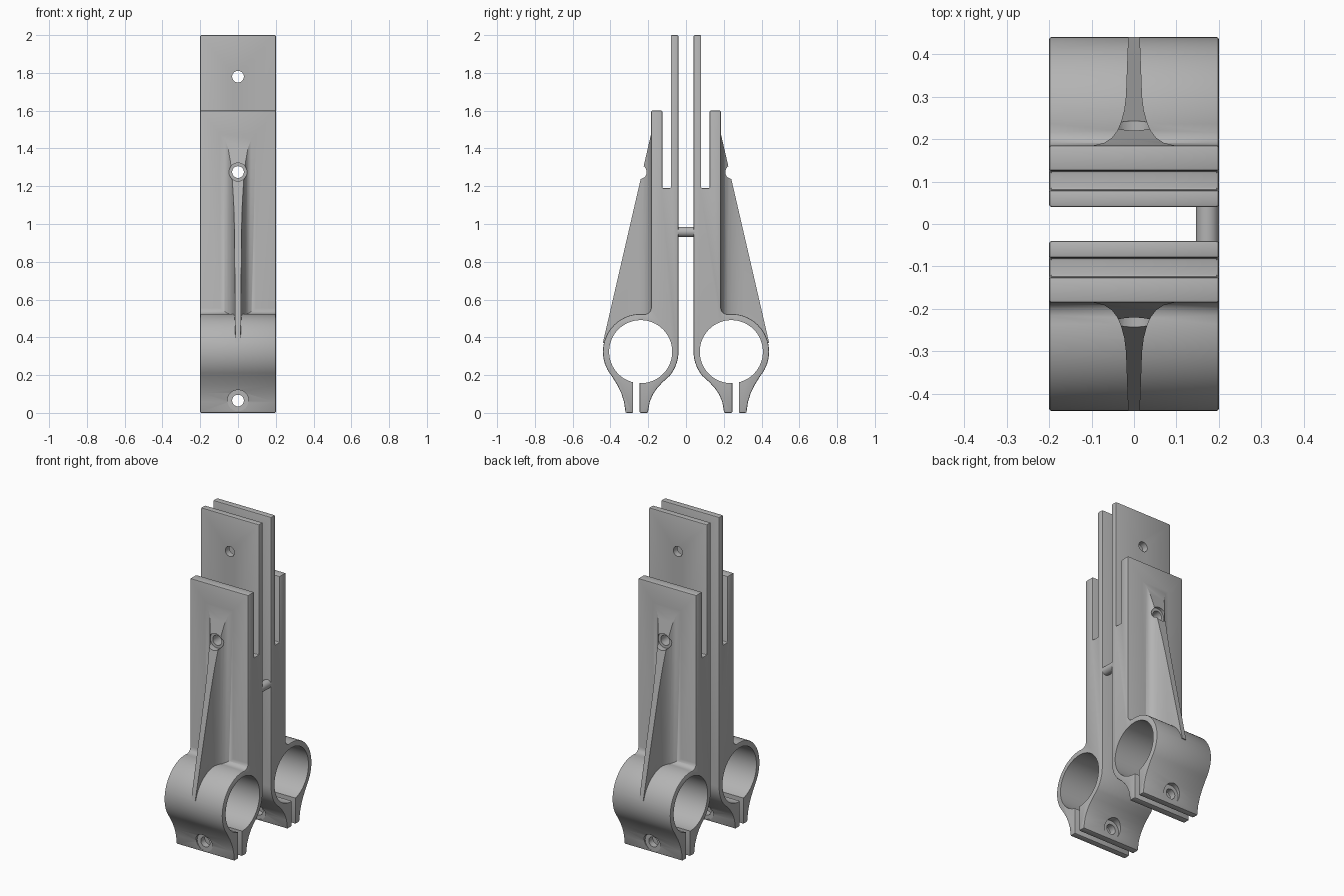
import bpy, bmesh
from math import cos, sin, pi, radians
from mathutils import Matrix, Vector

if "Cube" in bpy.data.objects:
    bpy.data.objects.remove(bpy.data.objects["Cube"], do_unlink=True)

grey = bpy.data.materials.new("plain grey")
grey.use_nodes = True
grey.diffuse_color = (0.45, 0.45, 0.45, 1)
grey.node_tree.nodes["Principled BSDF"].inputs["Base Color"].default_value = (0.45, 0.45, 0.45, 1)

HALF = 0.2                 # half width of the clamp
RING = Vector((0.24, 0.324))   # ring centre in (y, z)
R_OUT, R_IN = 0.2, 0.167


def link(name, bm):
    bmesh.ops.recalc_face_normals(bm, faces=bm.faces)
    mesh = bpy.data.meshes.new(name)
    bm.to_mesh(mesh)
    bm.free()
    mesh.materials.append(grey)
    ob = bpy.data.objects.new(name, mesh)
    bpy.context.collection.objects.link(ob)
    return ob


def prism(points, push):
    """Extrude a closed loop of 3D points along a vector."""
    bm = bmesh.new()
    face = bm.faces.new([bm.verts.new(p) for p in points])
    top = bmesh.ops.extrude_face_region(bm, geom=[face])["geom"]
    bmesh.ops.translate(bm, vec=push, verts=[v for v in top if isinstance(v, bmesh.types.BMVert)])
    return bm


def rod(name, axis, start, end, radius, sides=32):
    """Cylinder between two points along the given axis."""
    start, end = Vector(start), Vector(end)
    bm = bmesh.new()
    bmesh.ops.create_cone(bm, cap_ends=True, segments=sides, radius1=radius,
                          radius2=radius, depth=(end - start).length)
    turn = Matrix.Rotation(pi / 2, 4, axis)
    bmesh.ops.transform(bm, matrix=Matrix.Translation((start + end) / 2) @ turn, verts=bm.verts)
    return link(name, bm)


def ring_arc(a, b, steps):
    return [(RING.x + R_OUT * cos(radians(a + (b - a) * i / steps)),
             RING.y + R_OUT * sin(radians(a + (b - a) * i / steps))) for i in range(steps + 1)]


# Side profile: twin plates, ring and split clamp legs
profile = [(0.04, 2), *ring_arc(180, 220, 7),
           (0.122, 0.164), (0.152, 0.132), (0.175, 0.098), (0.192, 0.058), (0.202, 0),
           (0.245, 0), (0.245, 0.2), (0.28, 0.2), (0.28, 0),
           (0.32, 0), (0.328, 0.058), (0.343, 0.105), (0.364, 0.148),
           *ring_arc(-40, 97, 24),
           (0.2, 0.528), (0.19, 0.538), (0.185, 0.555),
           (0.185, 1.6), (0.125, 1.6), (0.125, 1.19), (0.08, 1.19), (0.08, 2)]
body = link("back_clamp", prism([(-HALF, y, z) for y, z in profile], (2 * HALF, 0, 0)))

# Tapered rib with a flared foot, trimmed along a slope tangent to the ring
flank = [(0.1, 0.17), (0.095, 0.185), (0.07, 0.191), (0.052, 0.203), (0.039, 0.22),
         (0.03, 0.242), (0.023, 0.268), (0.019, 0.3), (0.013, 0.46)]
section = flank + [(-x, y) for x, y in reversed(flank)]
bm = prism([(x, y, 0.37) for x, y in section], (0, 0, 1.2))
cut = bmesh.ops.bisect_plane(bm, geom=bm.verts[:] + bm.edges[:] + bm.faces[:], dist=1e-5,
                             plane_co=(0, 0.184, 1.48), plane_no=(0, 0.974, 0.225), clear_outer=True)
bmesh.ops.holes_fill(bm, edges=[e for e in bm.edges if e.is_boundary])
rib = link("rib", bm)

# Cutters: tube bore, bolt holes and their counterbores
cutters = [rod("bore", 'Y', (-0.3, *RING), (0.3, *RING), R_IN, 64)]
for name, y0, y1, z, radius in (("upper_hole", 0, 0.2, 1.78, 0.031),
                                ("middle_hole", 0, 0.4, 1.275, 0.031),
                                ("lower_hole", 0.1, 0.5, 0.065, 0.031),
                                ("middle_seat", 0.204, 0.4, 1.275, 0.048),
                                ("lower_seat", 0.321, 0.5, 0.065, 0.056),
                                ("inner_seat", 0.08, 0.201, 0.065, 0.056)):
    cutters.append(rod(name, 'X', (0, y0, z), (0, y1, z), radius))

bevel = body.modifiers.new("soft_edges", 'BEVEL')
bevel.width, bevel.segments = 0.006, 2
bevel.limit_method, bevel.angle_limit = 'ANGLE', radians(45)
for tool in [rib] + cutters:
    mod = body.modifiers.new(tool.name, 'BOOLEAN')
    mod.operation = 'UNION' if tool is rib else 'DIFFERENCE'
    mod.solver = 'EXACT'
    mod.object = tool

# Bake the modifiers, then drop the helpers
bpy.context.view_layer.update()
baked = bpy.data.meshes.new_from_object(body.evaluated_get(bpy.context.evaluated_depsgraph_get()))
body.modifiers.clear()
body.data = baked
for tool in [rib] + cutters:
    bpy.data.objects.remove(tool, do_unlink=True)

# Mirrored front half
mirrored = baked.copy()
mirrored.transform(Matrix.Diagonal((1, -1, 1, 1)))
mirrored.flip_normals()
front = bpy.data.objects.new("front_clamp", mirrored)
bpy.context.collection.objects.link(front)

# Pin joining the halves at one edge
pin = rod("joining_pin", 'X', (0.173, -0.045, 0.958), (0.173, 0.045, 0.958), 0.027)

bpy.ops.object.select_all(action='DESELECT')
for ob in (body, front, pin):
    ob.select_set(True)
bpy.context.view_layer.objects.active = body
bpy.ops.object.shade_smooth_by_angle(angle=radians(30))
